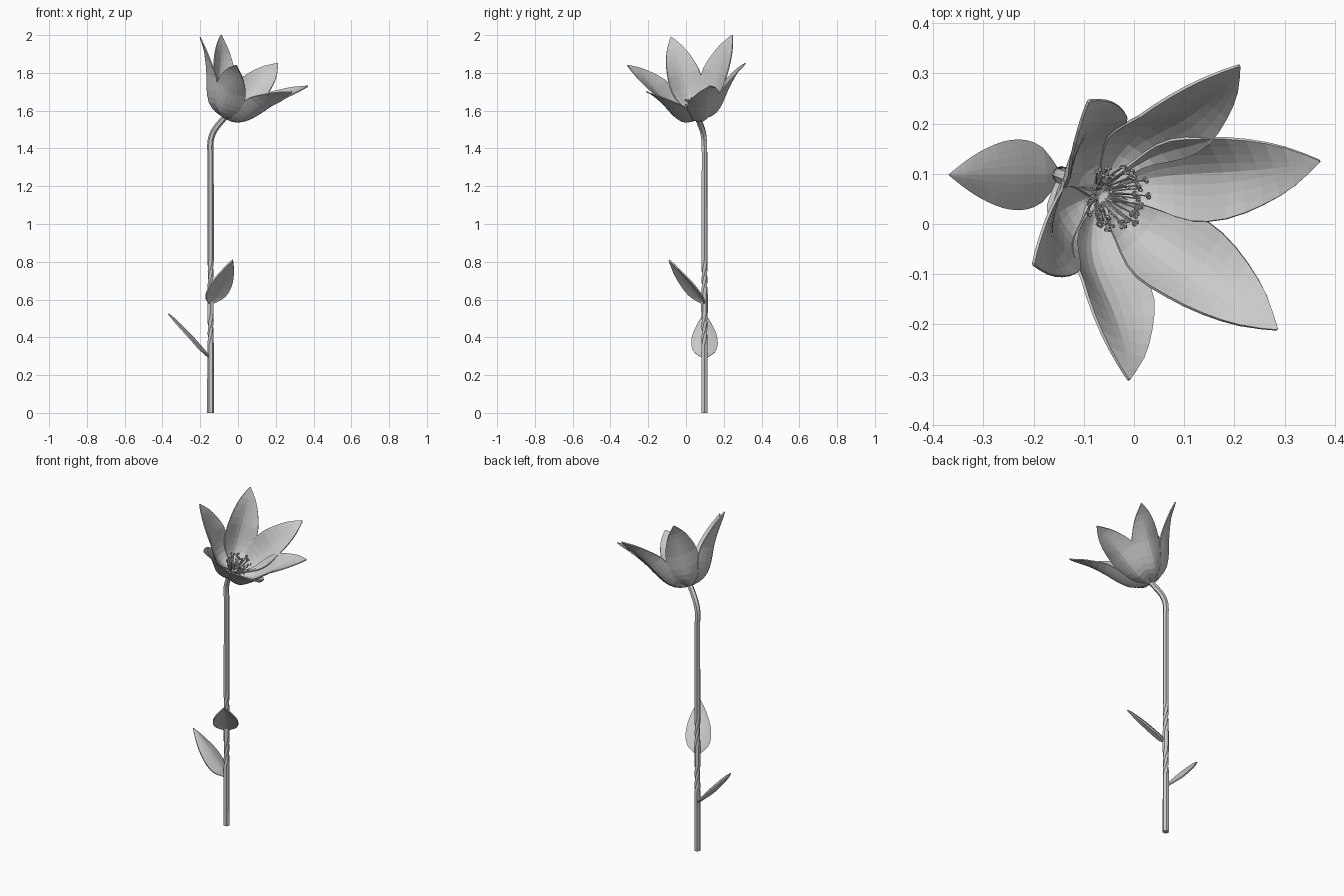
import bpy, bmesh, math, random
from mathutils import Vector, Matrix

if "Cube" in bpy.data.objects:
    bpy.data.objects.remove(bpy.data.objects["Cube"])

random.seed(4)


def sample(keys, t):
    """Smooth interpolation through evenly spaced keys."""
    n = len(keys) - 1
    i = min(int(t * n), n - 1)
    f = t * n - i
    p = [Vector(keys[max(0, min(n, i + k))]) for k in (-1, 0, 1, 2)]
    return 0.5 * (2 * p[1] + (p[2] - p[0]) * f
                  + (2 * p[0] - 5 * p[1] + 4 * p[2] - p[3]) * f * f
                  + (3 * p[1] - p[0] - 3 * p[2] + p[3]) * f ** 3)


def finish(name, bm):
    bmesh.ops.recalc_face_normals(bm, faces=bm.faces)
    mesh = bpy.data.meshes.new(name)
    bm.to_mesh(mesh)
    bm.free()
    ob = bpy.data.objects.new(name, mesh)
    bpy.context.collection.objects.link(ob)
    return ob


def grid_faces(bm, rows, closed=False):
    for r0, r1 in zip(rows, rows[1:]):
        n = len(r0)
        for j in range(n if closed else n - 1):
            k = (j + 1) % n
            bm.faces.new((r0[j], r0[k], r1[k], r1[j]))


def blade(name, keys, cup, tip_cup, matrix, thick, nu=14, nv=8):
    """Petal or leaf: keys are (outward, up, half width); edges bend by cup."""
    bm = bmesh.new()
    rows = []
    for i in range(nu + 1):
        t = i / nu
        r, h, w = sample(keys, t)
        w = max(w, 0.001)
        d = sample(keys, min(1, t + 0.02)) - sample(keys, max(0, t - 0.02))
        nrm = Vector((-d.y, 0, d.x)).normalized()
        bend = cup + (tip_cup - cup) * max(0, (t - 0.55) / 0.45)
        row = []
        for j in range(nv + 1):
            v = 2 * j / nv - 1
            p = Vector((r, w * v, h)) + nrm * bend * w * abs(v) ** 1.5
            row.append(bm.verts.new(p))
        rows.append(row)
    grid_faces(bm, rows)
    ob = finish(name, bm)
    ob.data.transform(matrix)
    sol = ob.modifiers.new("thickness", 'SOLIDIFY')
    sol.thickness = thick
    sol.offset = 0
    return ob


def frame(u, t, a, origin):
    m = Matrix((u, t, a)).transposed().to_4x4()
    m.translation = origin
    return m


# Flower head frame, tilted away from the stem
base = Vector((-0.07, 0.06, 1.563))
axis = Vector((0.488, -0.137, 0.863)).normalized()

# Six petals, each aimed at its own tip, flaring at the end
petal_keys = [(0.0, 0.0, 0.016), (0.06, 0.008, 0.036), (0.115, 0.038, 0.063),
              (0.16, 0.098, 0.087), (0.2, 0.17, 0.087),
              (0.242, 0.236, 0.07), (0.284, 0.293, 0.042), (0.33, 0.336, 0.002)]
tips = [(-0.2, -0.08, 1.99), (-0.01, -0.31, 1.84), (0.285, -0.21, 1.70),
        (0.37, 0.125, 1.73), (0.21, 0.315, 1.85), (-0.09, 0.245, 2.0)]
for k, tip in enumerate(tips):
    d = Vector(tip) - base
    up = d.dot(axis)
    out = d - axis * up
    u = out.normalized()
    m = frame(u * (out.length / 0.33), axis.cross(u), axis * (up / 0.336), base)
    blade("petal_%d" % (k + 1), petal_keys, 0.45, -0.1, m, 0.006)

# Two stem leaves, edges drooping
leaf_keys = [(0.006, 0.0, 0.012), (0.026, 0.03, 0.05), (0.052, 0.06, 0.066),
             (0.078, 0.09, 0.069), (0.106, 0.12, 0.065), (0.135, 0.15, 0.054),
             (0.164, 0.179, 0.039), (0.193, 0.206, 0.021), (0.222, 0.229, 0.001)]
for name, ang, z in (("lower_leaf", 180, 0.294), ("upper_leaf", -58, 0.58)):
    m = Matrix.Translation((-0.146, 0.098, z)) @ Matrix.Rotation(math.radians(ang), 4, 'Z')
    blade(name, leaf_keys, -0.24, -0.4, m, 0.008)

# Stem: faceted tube, twisted just above each leaf
path = [Vector((-0.145, 0.098, 1.38 * i / 46)) for i in range(47)]
bend = [(-0.147, 0.098, 1.38), (-0.145, 0.096, 1.44), (-0.13, 0.09, 1.487),
        (-0.104, 0.077, 1.525), (-0.068, 0.06, 1.567)]
path += [sample(bend, i / 12) for i in range(1, 13)]
bm = bmesh.new()
rings = []
for i, p in enumerate(path):
    d = (path[min(i + 1, len(path) - 1)] - path[max(i - 1, 0)]).normalized()
    s = d.cross(Vector((0, -1, 0))).normalized()
    q = d.cross(s)
    twist, rad = 0, 0.018 - 0.002 * i / len(path)
    for lo, hi in ((0.36, 0.52), (0.64, 0.8)):
        f = max(0, min(1, (p.z - lo) / (hi - lo)))
        twist += 2.6 * f
        rad -= 0.002 * math.sin(math.pi * f)
    rings.append([bm.verts.new(p + rad * (s * math.cos(b) + q * math.sin(b)))
                  for b in (twist + k * math.pi / 3 for k in range(6))])
grid_faces(bm, rings, True)
bm.faces.new(rings[0])
bm.faces.new(rings[-1])
finish("stem", bm)

# Stamens: thin filaments carrying small clustered anthers
bm = bmesh.new()
u = axis.orthogonal().normalized()
head = frame(u, axis.cross(u), axis, base)


def rod(p, q, r1, r2):
    d = q - p
    m = Matrix.Translation((p + q) / 2) @ d.to_track_quat('Z', 'Y').to_matrix().to_4x4()
    bmesh.ops.create_cone(bm, cap_ends=True, segments=5, radius1=r1, radius2=r2,
                          depth=d.length, matrix=head @ m)


for k in range(40):
    a = k * 2.39996
    r = 0.032 + 0.036 * math.sqrt((k + 0.5) / 40)
    out = Vector((math.cos(a), math.sin(a), 0))
    h = 0.075 + random.uniform(-0.022, 0.022)
    knee = out * r * 0.75 + Vector((0, 0, h * 0.6))
    tip = out * r + Vector((0, 0, h))
    rod(out * 0.012, knee, 0.002, 0.0016)
    rod(knee, tip, 0.0016, 0.0014)
    for turn in (0, 1.1, 2.1):
        side = Vector((-out.y * math.cos(turn), out.x * math.cos(turn),
                       math.sin(turn) + random.uniform(-0.4, 0.4))).normalized() * 0.007
        rod(tip - side, tip + side, 0.0035, 0.003)
finish("stamens", bm)
